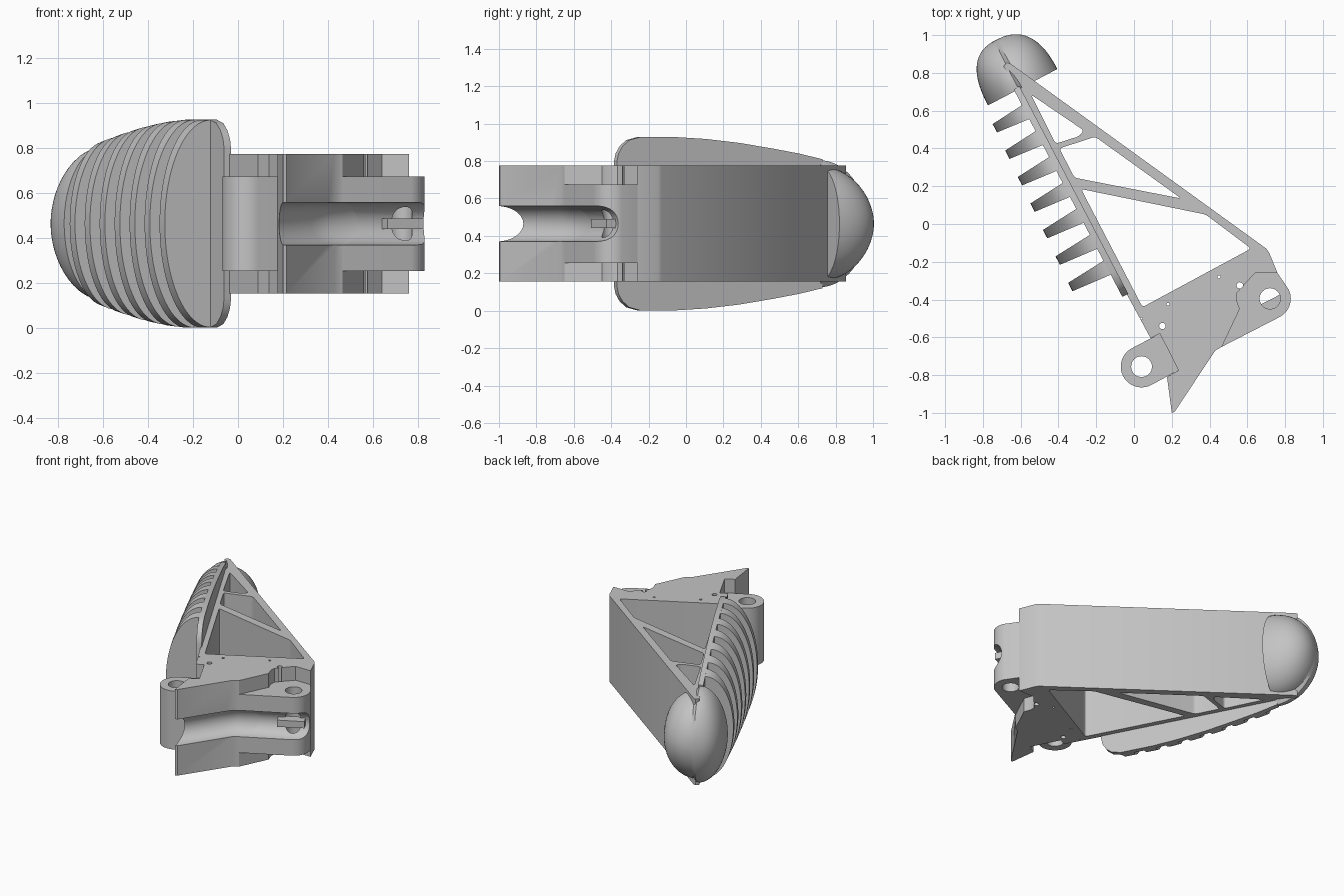
import bpy, bmesh, math
from mathutils import Vector

if "Cube" in bpy.data.objects:
    bpy.data.objects.remove(bpy.data.objects["Cube"])

MID = 0.465                      # mid height of the whole finger
mat = bpy.data.materials.new("light grey")
mat.diffuse_color = (0.55, 0.55, 0.55, 1)
mat.use_nodes = True
mat.node_tree.nodes["Principled BSDF"].inputs["Base Color"].default_value = mat.diffuse_color

# Finger frame: s runs along the pad wall, t points out of it
O, D, N = Vector((0.09, -0.6)), Vector((-0.464, 0.886)), Vector((-0.886, -0.464))


def P(s, t, z):
    p = O + D * s + N * t
    return (p.x, p.y, MID + z)


def finish(name, bm, smooth=True):
    bmesh.ops.recalc_face_normals(bm, faces=bm.faces)
    me = bpy.data.meshes.new(name)
    bm.to_mesh(me)
    bm.free()
    ob = bpy.data.objects.new(name, me)
    bpy.context.collection.objects.link(ob)
    me.materials.append(mat)
    if smooth:
        shade(ob)
    return ob


def shade(ob):
    bpy.ops.object.select_all(action='DESELECT')
    bpy.context.view_layer.objects.active = ob
    ob.select_set(True)
    bpy.ops.object.shade_smooth_by_angle(angle=math.radians(30))


def loft(name, rings):
    """Skin equal-length closed rings and cap both ends."""
    bm = bmesh.new()
    vs = [[bm.verts.new(p) for p in r] for r in rings]
    n = len(vs[0])
    for a, b in zip(vs, vs[1:]):
        for i in range(n):
            j = (i + 1) % n
            bm.faces.new((a[i], a[j], b[j], b[i]))
    bm.faces.new(vs[0])
    bm.faces.new(vs[-1])
    return finish(name, bm)


def prism(name, pts, half):
    return loft(name, [[(x, y, MID + h) for x, y in pts] for h in (-half, half)])


def arc(cx, cy, r, a0, a1, n):
    return [(cx + r * math.cos(math.radians(a0 + (a1 - a0) * i / n)),
             cy + r * math.sin(math.radians(a0 + (a1 - a0) * i / n))) for i in range(n + 1)]


def rounded(pts, r=0.018):
    """Replace each corner by a short quadratic curve."""
    out = []
    for i, p in enumerate(pts):
        c = Vector(p)
        a, b = Vector(pts[i - 1]) - c, Vector(pts[(i + 1) % len(pts)]) - c
        a, b = (c + v.normalized() * min(r, v.length * 0.45) for v in (a, b))
        for k in (0, 0.25, 0.5, 0.75, 1):
            out.append(tuple(a * (1 - k) ** 2 + c * 2 * k * (1 - k) + b * k * k))
    return out


def cut(targets, cutter):
    cutter.hide_render = True
    for ob in targets:
        m = ob.modifiers.new("cut", 'BOOLEAN')
        m.operation, m.solver, m.object = 'DIFFERENCE', 'EXACT', cutter
        bpy.ops.object.select_all(action='DESELECT')
        bpy.context.view_layer.objects.active = ob
        ob.select_set(True)
        bpy.ops.object.modifier_apply(modifier=m.name)
    bpy.data.objects.remove(cutter)


def circle(x, y, r, n=32):
    return arc(x, y, r, 0, 360, n)[:-1]


# Triangular frame with solid base
step = [(.76, -.26), (.64, -.26), (.585, -.32), (.545, -.365), (.542, -.40), (.56, -.45), (.465, -.65)]
frame = prism("finger_frame", [(-.69, .835), (-.675, .855), (-.655, .85), (.70, -.13), (.715, -.15)] + step
              + [(.43, -.67), (.215, -.995), (.2, -1.0), (.175, -.81), (.235, -.775),
                 (.137, -.58), (.088, -.605)], .31)

# Hinge lug on the right and knuckle on the left, both narrower in height
lug = prism("hinge_lug", step + arc(.72, -.395, .11, -63, 27, 14), .21)
knuckle = prism("hinge_knuckle", arc(.04, -.755, .11, 117, 297, 24) + [(.235, -.775), (.137, -.58)], .21)

# Triangular windows between the ribs
windows = [
    [(.045, -.44), (-.28, .185), (.38, .05), (.62, -.13)],
    [(-.315, .245), (-.395, .40), (-.205, .462), (.25, .135)],
    [(-.545, .685), (-.265, .495), (-.29, .465), (-.415, .425)],
]
for w in windows:
    cut([frame], prism("cutter", rounded(w), .5))

# Pin holes and small marker holes
cut([lug], prism("cutter", circle(.72, -.395, .055), .5))
cut([knuckle], prism("cutter", circle(.04, -.755, .055), .5))
for x, y, r in [(.56, -.325, .017), (.15, -.54, .017), (.45, -.28, .008), (.18, -.425, .008), (.04, -.5, .006)]:
    cut([frame], prism("cutter", circle(x, y, r, 16), .5))


# Tendon groove along the front faces of the base
def tube(points, r, n=32):
    rings = []
    pts = [Vector(p) for p in points]
    for i, p in enumerate(pts):
        d0 = (p - pts[i - 1]).normalized() if i else (pts[1] - p).normalized()
        d1 = (pts[i + 1] - p).normalized() if i < len(pts) - 1 else d0
        d = (d0 + d1).normalized()
        side = Vector((-d.y, d.x)) / d.dot(d1)
        rings.append([(*(p + side * r * math.cos(a)), MID + r * math.sin(a))
                      for a in (2 * math.pi * k / n for k in range(n))])
    return loft("cutter", rings)


cut([frame, lug], tube([(.09, -1.18), (.40, -.715), (.46, -.655), (.94, -.41)], .095))
for ob in (frame, lug, knuckle):
    shade(ob)

# Tendon bar across the groove
bx, by = Vector((.889, .457)), Vector((-.457, .889))
c = Vector((.73, -.435))
prism("tendon_bar", [tuple(c + bx * u + by * v) for u, v in
                     ((-.09, -.035), (.09, -.035), (.09, .035), (-.09, .035))], .024)

# Pad half-width along the finger
WIDTH = [(.26, .33), (.27, .375), (.295, .415), (.335, .447), (.40, .463), (.62, .463), (.8, .453),
         (1.0, .432), (1.2, .402), (1.36, .375), (1.5, .345)]


def width(s):
    for (a, wa), (b, wb) in zip(WIDTH, WIDTH[1:]):
        if s <= b:
            return wa + (wb - wa) * (s - a) / (b - a)
    return WIDTH[-1][1]


# Backing strip of the pad
outline = [(s, w) for s, w in WIDTH] + [(s, -w) for s, w in reversed(WIDTH)]
loft("pad_backing", [[P(s, t, z) for s, z in outline] for t in (0, .035)])

# Seven tapered half-oval grip fins
for i in range(7):
    s0 = .434 + .155 * i
    depth = .255 - .006 * i
    rings = []
    for sign in (-1, 1):
        ring = []
        for k in range(41):
            a = math.pi * (k / 40 - .5)
            t = .03 + (depth - .03) * math.cos(a)
            s = s0 + sign * (.042 - .017 * (t - .03) / (depth - .03))
            ring.append(P(s, t, width(s) * math.sin(a)))
        rings.append(ring)
    loft("grip_fin_%d" % (i + 1), rings)

# Rounded fingertip wrapping the end of the frame
rings = []
for i in range(17):
    u = math.sin(math.pi / 2 * i / 16.4)
    kt, kw = (1 - u ** 2.5) ** .4, (1 - u * u) ** .5
    ring = []
    for k in range(56):
        a = 2 * math.pi * (k + .5) / 56
        front = math.cos(a) > 0
        ring.append(P(1.488 + .287 * u, (.195 if front else .22) * kt * math.cos(a),
                      (.34 if front else .305) * kw * math.sin(a)))
    rings.append(ring)
loft("fingertip", rings)
